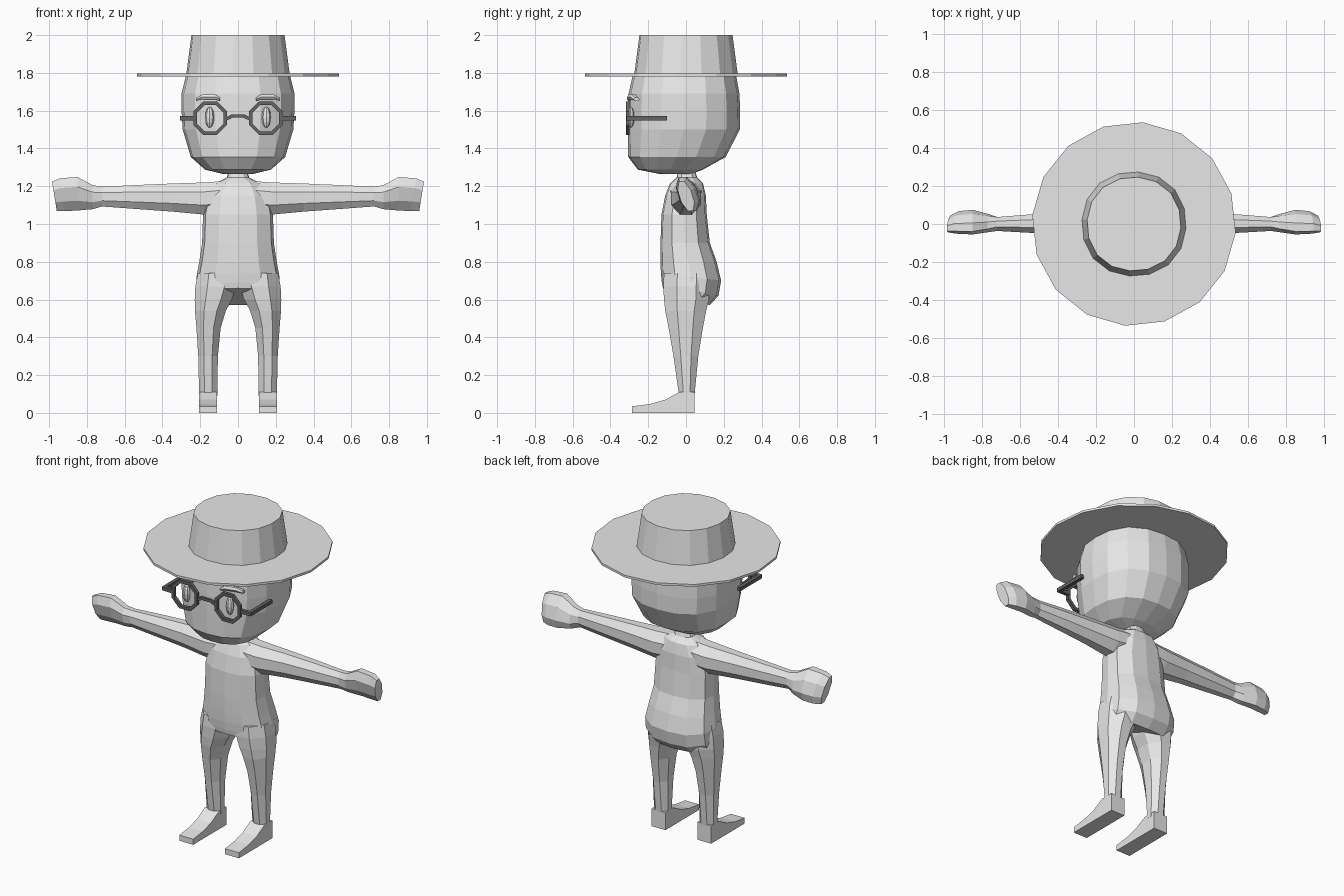
import bpy, bmesh, math
from mathutils import Vector

if "Cube" in bpy.data.objects:
    bpy.data.objects.remove(bpy.data.objects["Cube"])


def material(name, v):
    m = bpy.data.materials.new(name)
    m.diffuse_color = (v, v, v, 1)
    m.use_nodes = True
    m.node_tree.nodes["Principled BSDF"].inputs["Base Color"].default_value = m.diffuse_color
    return m


GREY = material("light grey", 0.8)
DARK = material("dark grey", 0.13)


def finish(name, bm, mat):
    bmesh.ops.recalc_face_normals(bm, faces=bm.faces)
    me = bpy.data.meshes.new(name)
    bm.to_mesh(me)
    bm.free()
    me.materials.append(mat)
    ob = bpy.data.objects.new(name, me)
    bpy.context.collection.objects.link(ob)
    return ob


def loft(name, rings, mat=GREY, closed=False):
    """Skin a list of point rings; cap the ends unless the path is a loop."""
    bm = bmesh.new()
    vs = [[bm.verts.new(p) for p in r] for r in rings]
    n = len(vs[0])
    pairs = list(zip(vs, vs[1:])) + ([(vs[-1], vs[0])] if closed else [])
    for a, b in pairs:
        for i in range(n):
            j = (i + 1) % n
            bm.faces.new((a[i], a[j], b[j], b[i]))
    if not closed:
        bm.faces.new(vs[0])
        bm.faces.new(vs[-1])
    return finish(name, bm, mat)


def oval(hu, hv, n, e=2.0, turn=0.0):
    """Superellipse points (u, v)."""
    pts = []
    for i in range(n):
        a = 2 * math.pi * i / n + turn
        c, s = math.cos(a), math.sin(a)
        r = (abs(c) ** e + abs(s) ** e) ** (-1 / e)
        pts.append((hu * c * r, hv * s * r))
    return pts


def level(zf, zb, cx, hx, yf, yb, n, e, turn=0.0):
    """Ring around z, tilted from height zf at the front to zb at the back."""
    cy, hy = (yf + yb) / 2, (yb - yf) / 2
    return [(cx + u, cy + v, (zf + zb) / 2 + (zb - zf) / 2 * v / hy)
            for u, v in oval(hx, hy, n, e, turn)]


def bar(name, pts, w, mat, closed=False):
    """Square bar along points, widened in its path plane and along y."""
    rings = []
    for i, p in enumerate(pts):
        p = Vector(p)
        a = Vector(pts[i - 1] if (i or closed) else pts[0])
        b = Vector(pts[(i + 1) % len(pts)] if (closed or i < len(pts) - 1) else pts[-1])
        t = (b - a).normalized()
        d = Vector((0, 1, 0)) if abs(t.y) < 0.8 else Vector((1, 0, 0))
        s = t.cross(d).normalized()
        rings.append([p + (s * k + d * h) * w for k, h in ((1, 1), (-1, 1), (-1, -1), (1, -1))])
    return loft(name, rings, mat, closed)


# torso: front height, back height, half width, front y, back y
loft("torso", [level(zf, zb, 0, hx, yf, yb, 12, 2.7) for zf, zb, hx, yf, yb in (
    (0.66, 0.57, 0.215, -0.122, 0.125),
    (0.69, 0.62, 0.222, -0.128, 0.172),
    (0.74, 0.70, 0.220, -0.133, 0.186),
    (0.80, 0.80, 0.205, -0.135, 0.162),
    (0.90, 0.90, 0.190, -0.135, 0.126),
    (1.05, 1.05, 0.185, -0.130, 0.110),
    (1.15, 1.15, 0.165, -0.110, 0.105),
    (1.215, 1.215, 0.12, -0.085, 0.09),
    (1.245, 1.245, 0.06, -0.05, 0.06),
    (1.29, 1.29, 0.045, -0.04, 0.045))])

for side, s in (("left", 1), ("right", -1)):
    # leg: height, inner x, outer x, front y, back y
    loft(side + "_leg", [
        level(z, z, s * (a + b) / 2, (b - a) / 2, yf, yb, 8, 2.8, math.pi / 8)
        for z, a, b, yf, yb in (
            (0.09, 0.108, 0.207, -0.038, 0.046),
            (0.30, 0.105, 0.212, -0.068, 0.067),
            (0.45, 0.090, 0.222, -0.095, 0.092),
            (0.54, 0.062, 0.230, -0.113, 0.110),
            (0.60, 0.030, 0.232, -0.120, 0.125),
            (0.67, 0.004, 0.229, -0.124, 0.130),
            (0.74, 0.010, 0.215, -0.120, 0.130))])

    # foot: side profile extruded across the leg width
    prof = ((0.046, 0), (0.046, 0.11), (-0.035, 0.11), (-0.11, 0.07),
            (-0.19, 0.047), (-0.285, 0.035), (-0.285, 0))
    loft(side + "_foot", [[(s * x, y, z) for y, z in prof] for x in (0.11, 0.206)])

    # arm and hand: x, centre z, half height, centre y, half depth, slant
    rings = []
    for x, zc, hz, yc, hy, k in (
            (0.08, 1.145, 0.085, 0.0, 0.085, 0), (0.18, 1.135, 0.088, 0.0, 0.08, 0),
            (0.35, 1.14, 0.077, 0.003, 0.062, 0), (0.55, 1.143, 0.065, 0.002, 0.05, 0),
            (0.72, 1.145, 0.054, 0.0, 0.038, 0), (0.77, 1.142, 0.066, 0.005, 0.045, 0.2),
            (0.85, 1.16, 0.092, 0.01, 0.056, 0.3), (0.93, 1.155, 0.09, 0.008, 0.05, 0.3),
            (0.972, 1.147, 0.08, 0.0, 0.036, 0.3)):
        lean = 0.16 if x > 0.9 else 0
        rings.append([(s * (x + lean * v), yc + u - k * v, zc + v)
                      for u, v in oval(hy, hz, 8, 2.6, math.pi / 8)])
    loft(side + "_arm", rings)

    # eye
    bm = bmesh.new()
    bmesh.ops.create_uvsphere(bm, u_segments=8, v_segments=6, radius=1)
    for v in bm.verts:
        v.co = (s * 0.15 + v.co.x * 0.024, -0.293 + v.co.y * 0.02, 1.565 + v.co.z * 0.056)
    finish(side + "_eye", bm, GREY)

    # eyebrow
    loft(side + "_eyebrow", [
        [(s * x, y + u, z + v) for u, v in oval(0.016, h, 6)]
        for x, y, z, h in ((0.095, -0.297, 1.66, 0.01), (0.12, -0.296, 1.672, 0.015),
                           (0.19, -0.278, 1.672, 0.015), (0.222, -0.262, 1.66, 0.01))])

    # glasses rim and temple
    rim = [(s * 0.148 + u, -0.308, 1.56 + v) for u, v in oval(0.086, 0.086, 8, 2, math.pi / 8)]
    bar(side + "_glasses_rim", rim, 0.01, DARK, True)
    bar(side + "_glasses_hinge", [(s * 0.225, -0.304, 1.56), (s * 0.303, -0.304, 1.56)], 0.011, DARK)
    bar(side + "_glasses_temple", [(s * 0.296, -0.312, 1.56), (s * 0.296, -0.1, 1.56)], 0.011, DARK)

# glasses bridge
bar("glasses_bridge", [(-0.066, -0.308, 1.555), (-0.03, -0.308, 1.572),
                       (0.03, -0.308, 1.572), (0.066, -0.308, 1.555)], 0.009, DARK)

# head: height, half width, front y, back y
loft("head", [level(z, z, 0, hx, yf, yb, 16, 2.5) for z, hx, yf, yb in (
    (1.265, 0.08, -0.14, 0.03), (1.288, 0.175, -0.255, 0.09),
    (1.355, 0.25, -0.306, 0.21), (1.50, 0.293, -0.307, 0.285),
    (1.60, 0.299, -0.307, 0.287), (1.69, 0.299, -0.304, 0.283),
    (1.788, 0.275, -0.282, 0.265))])

# hat crown and brim
turn = math.radians(-5)
loft("hat_crown", [level(z, z, 0, r, -r, r, 16, 2.15, turn)
                   for z, r in ((1.79, 0.275), (2.0, 0.247))])
loft("hat_brim", [level(z, z, 0, 0.537, -0.537, 0.537, 16, 2, turn) for z in (1.782, 1.796)])
